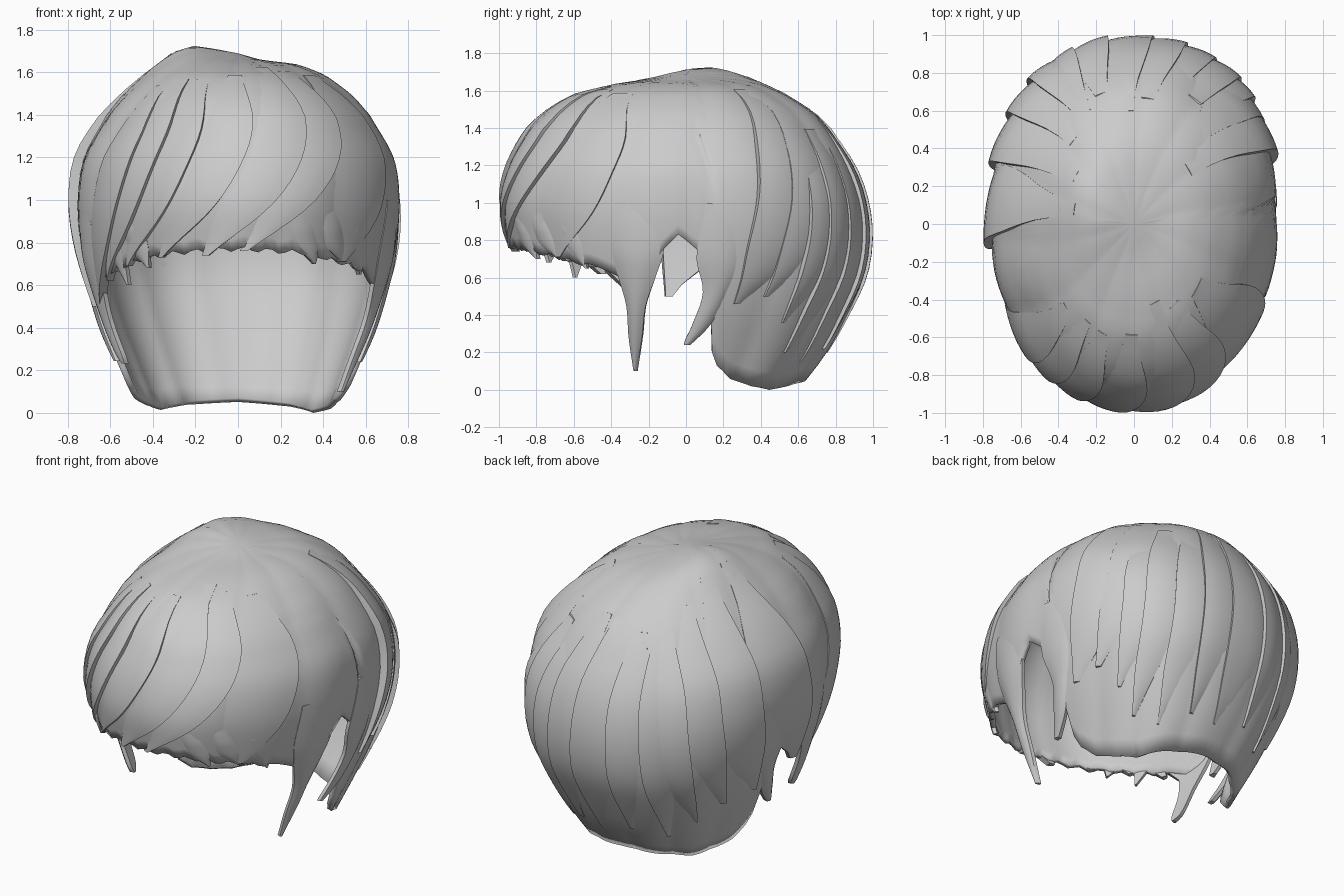
import bpy, bmesh, math
from mathutils import Vector

if "Cube" in bpy.data.objects:
    bpy.data.objects.remove(bpy.data.objects["Cube"])

# Head-shaped envelope: radii to the front, side and back at each height
Z = [1.69, 1.66, 1.6, 1.5, 1.4, 1.2, 1.0, 0.8, 0.6, 0.4, 0.2, 0.0]
FRONT = [0, .36, .6, .76, .86, .96, 1.0, .97, .92, .88, .84, .8]
SIDE = [0, .27, .42, .55, .64, .75, .78, .765, .72, .66, .58, .5]
BACK = [0, .36, .53, .69, .79, .91, .98, 1.0, .97, .88, .77, .62]


def spline(v, u):
    u = max(0, min(len(v) - 1, u))
    i = min(int(u), len(v) - 2)
    t = u - i
    b, c = v[i], v[i + 1]
    a = v[i - 1] if i > 0 else 2 * b - c
    d = v[i + 2] if i + 2 < len(v) else 2 * c - b
    return b + .5 * t * (c - a + t * (2 * a - 5 * b + 4 * c - d + t * (3 * (b - c) + d - a)))


def level(z):
    for i in range(len(Z) - 1):
        if z >= Z[i + 1]:
            return i + (Z[i] - z) / (Z[i] - Z[i + 1])
    return len(Z) - 1


def lerp(table, x):
    for (a, p), (b, q) in zip(table, table[1:]):
        if x <= b:
            return p + (q - p) * (x - a) / (b - a)
    return table[-1][1]


def surf(phi, u, off=0.0):
    """Point on the envelope; phi 0 = front, 90 = right side, 180 = back."""
    s, c = math.sin(math.radians(phi)), math.cos(math.radians(phi))
    i = min(int(u), len(Z) - 2)
    z = Z[i] + (Z[i + 1] - Z[i]) * (u - i)
    flat = min(1, u / 4)
    off -= .022
    e = 1.0 if c > 0 else 1 - .17 * max(0, min(1, (u - 3) / 5))
    x = (max(0, spline(SIDE, u)) + off * flat) * math.copysign(abs(s) ** e, s)
    ry = max(0, spline(FRONT if c > 0 else BACK, u)) + off * flat
    y = -ry * math.copysign(abs(c) ** e, c)
    z += off * max(0, 1 - u / 5)
    # raised crown left of the parting
    z += .08 * math.exp(-((x + .22) / .2) ** 2 - ((y - .12) / .3) ** 2)
    return Vector((x, y, z))


def finish(name, bm):
    bmesh.ops.recalc_face_normals(bm, faces=bm.faces)
    me = bpy.data.meshes.new(name)
    bm.to_mesh(me)
    bm.free()
    ob = bpy.data.objects.new(name, me)
    bpy.context.collection.objects.link(ob)
    return ob


# Cap of hair: open shell with long nape, ear gaps and short fringe
HEM = [(0, .77), (25, .75), (45, .70), (60, .65), (70, .58), (77, .62), (82, .74), (88, .84),
       (92, .76), (95, .66), (97.5, .2), (100, .13), (107, .06), (120, .02), (135, 0), (155, .03), (180, .05)]
COLS, ROWS = 144, 26
bm = bmesh.new()
top = bm.verts.new(surf(0, 0))
rings = []
for r in range(1, ROWS + 1):
    ring = []
    for k in range(COLS):
        phi = -180 + 360 * k / COLS
        end = level(lerp(HEM, abs(phi)) + (.012 * math.sin(phi * .7) if abs(phi) < 60 else 0))
        u = end * r / ROWS
        groove = .012 * abs(math.sin(math.radians(phi * 7 + 12 * u))) * min(1, u / 4)
        ring.append(bm.verts.new(surf(phi, u, groove - .006)))
    rings.append(ring)
for k in range(COLS):
    n = (k + 1) % COLS
    bm.faces.new((top, rings[0][k], rings[0][n]))
    for a, b in zip(rings, rings[1:]):
        bm.faces.new((a[k], b[k], b[n], a[n]))
cap = finish("hair_cap", bm)
sol = cap.modifiers.new("thickness", 'SOLIDIFY')
sol.thickness, sol.offset = .03, -1


def lock(name, stations, lift, ledge=0):
    """Lock through (phi, z, half width) stations; ledge -1/+1 raises one edge, 0 is rounded."""
    bm = bmesh.new()
    n, m, prev = 18, 6, None
    cols = [[q[j] for q in stations] for j in range(3)]
    for i in range(n + 1):
        t = i / n
        phi, z, w = (spline(c, t * (len(stations) - 1)) for c in cols)
        u = level(z)
        h = lift * min(1, t / .3) * (1 - .6 * t ** 4)
        row = []
        for j in range(m + 1):
            k = 2 * j / m - 1
            f = 1 - k * k if ledge == 0 else 1 - ((1 - k * ledge) / 2) ** 1.5
            row.append(bm.verts.new(surf(phi + k * w, u, h * f)))
        for k in (1, 0, -1):
            row.append(bm.verts.new(surf(phi + k * w * .96, u, -.022)))
        if prev:
            for j in range(len(row)):
                q = (j + 1) % len(row)
                bm.faces.new((prev[j], row[j], row[q], prev[q]))
        else:
            bm.faces.new(row)
        prev = row
    bm.faces.new(prev)
    return finish(name, bm)


def sweep(name, rows, ledge):
    # rows: start angle, start height, end angle, end height, half width, lift
    for i, (p0, z0, p1, z1, w, lift) in enumerate(rows):
        st = []
        for t in (0, .25, .5, .75, 1):
            st.append((p0 + (p1 - p0) * t ** 2, z0 + (z1 - z0) * t,
                       w * (.45, 1, 1, .8, .12)[int(t * 4)]))
        lock(f"{name}_{i + 1}", st, lift, ledge)


# Fringe locks swept across the forehead towards the left
sweep("fringe_lock", [
    (36, 1.62, 2, .76, 11, .035), (20, 1.64, -12, .74, 11, .035),
    (-2, 1.6, -30, .73, 10, .03), (-22, 1.58, -46, .69, 9, .035),
    (-36, 1.58, -60, .62, 9, .04), (-48, 1.55, -72, .5, 9, .04),
    (55, 1.6, 42, .71, 14, .02)], 1)

# Right side and rear-right locks, swept forward to the ear
sweep("right_lock", [
    (128, 1.62, 104, .46, 11, .05), (138, 1.55, 114, .5, 9, .035),
    (140, 1.3, 124, .36, 8, .045), (149, 1.4, 131, .2, 8, .045),
    (160, 1.35, 146, .15, 8, .03)], -1)

# Left side and rear-left locks
sweep("left_lock", [
    (-100, 1.64, -84, .5, 11, .045), (-122, 1.62, -103, .42, 10, .045),
    (-138, 1.55, -118, .4, 9, .04), (-150, 1.5, -132, .3, 8, .04)], 1)

# Long hanging locks at the back
sweep("back_lock", [
    (172, 1.5, 164, .22, 8, .03), (184, 1.55, 178, .2, 8, .025),
    (197, 1.45, 193, .25, 8, .03), (209, 1.5, 213, .2, 8, .025)], -1)

# Sideburn strands and the wisps behind the ear gaps
for side, name, tip in ((1, "right", .1), (-1, "left", .23)):
    lock(f"{name}_sideburn", [(s * side, z, w) for s, z, w in (
        (74, 1.0, 6), (74, .78, 9), (73, .62, 7), (72, .45, 3.6), (71, .28, 2.6), (70, tip, .6))], .025)
    lock(f"{name}_ear_wisp", [(s * side, z, w) for s, z, w in (
        (99, 1.0, 4), (98, .72, 6), (97, .52, 3.5), (94, .36, 2.6), (90, .24, .8))], .02)

# Small ragged points under the fringe
for i, (p, z) in enumerate(((-50, .6), (-38, .68), (28, .7), (40, .71), (52, .65))):
    lock(f"fringe_point_{i + 1}", [(p - 6, .95, 4), (p - 2, .8, 5), (p + 2, z, .4)], .012)

bpy.context.view_layer.update()
for ob in bpy.context.scene.objects:
    ob.select_set(True)
bpy.context.view_layer.objects.active = cap
bpy.ops.object.shade_smooth_by_angle(angle=math.radians(32))
